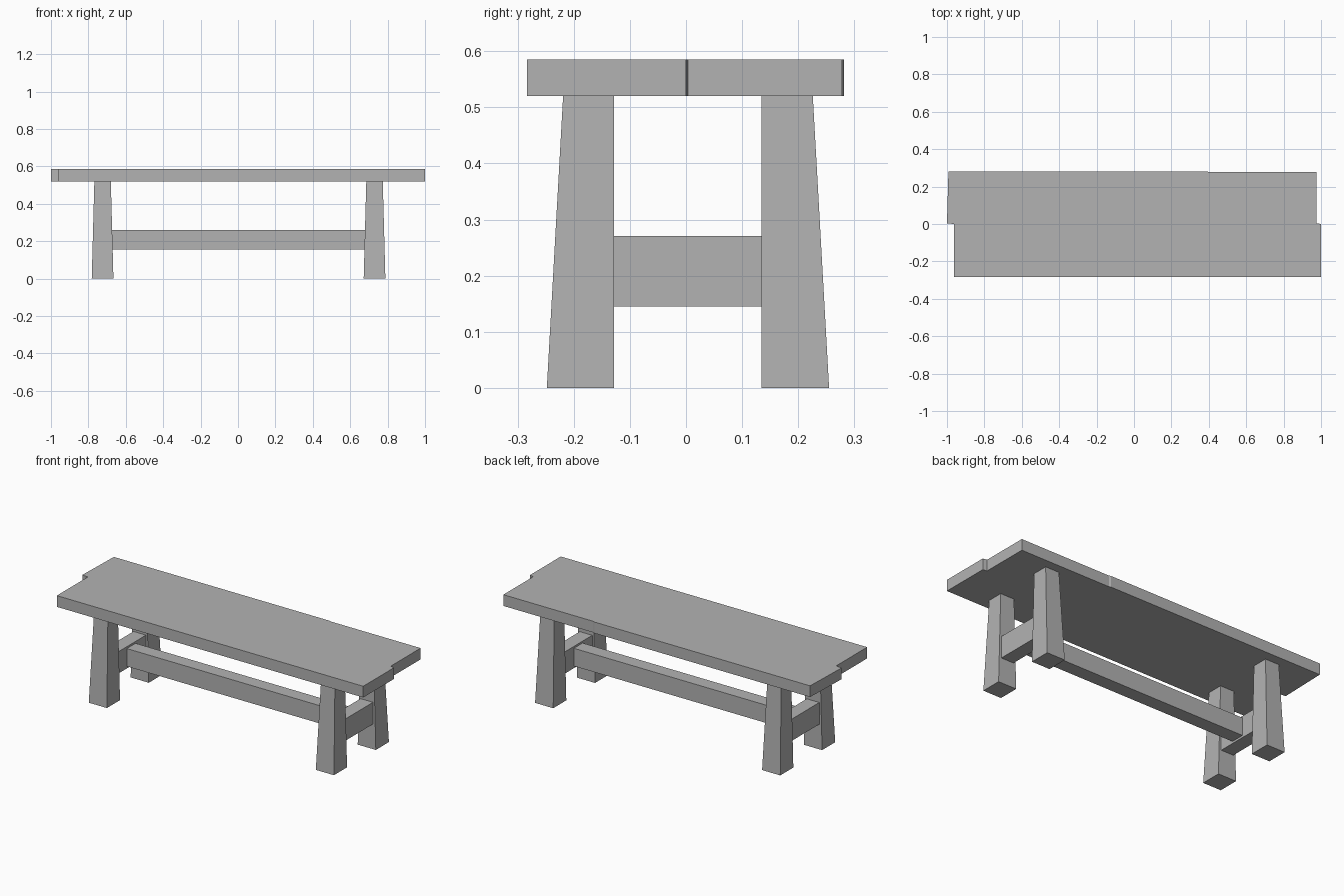
import bpy
import bmesh

if "Cube" in bpy.data.objects:
    bpy.data.objects.remove(bpy.data.objects["Cube"], do_unlink=True)

grey = bpy.data.materials.new("plain grey")
grey.use_nodes = True
grey.diffuse_color = (0.45, 0.45, 0.45, 1)
grey.node_tree.nodes["Principled BSDF"].inputs["Base Color"].default_value = grey.diffuse_color


def loft(name, bottom, top, z0, z1):
    """Solid between two matching outlines at heights z0 and z1."""
    bm = bmesh.new()
    low = [bm.verts.new((x, y, z0)) for x, y in bottom]
    high = [bm.verts.new((x, y, z1)) for x, y in top]
    bm.faces.new(low[::-1])
    bm.faces.new(high)
    n = len(low)
    for i in range(n):
        j = (i + 1) % n
        bm.faces.new((low[i], low[j], high[j], high[i]))
    bmesh.ops.recalc_face_normals(bm, faces=bm.faces)
    mesh = bpy.data.meshes.new(name)
    bm.to_mesh(mesh)
    bm.free()
    mesh.materials.append(grey)
    obj = bpy.data.objects.new(name, mesh)
    bpy.context.collection.objects.link(obj)
    return obj


def rect(x0, x1, y0, y1):
    return [(x0, y0), (x1, y0), (x1, y1), (x0, y1)]


# Bench top: two offset planks in one slab, with slightly uneven ends
outline = [(-0.962, -0.283), (1, -0.283), (1, 0), (0.975, 0.004),
           (0.975, 0.278), (0.4, 0.278), (0.39, 0.282),
           (-0.992, 0.282), (-1, 0.004), (-0.962, 0)]
loft("bench_top", outline, outline, 0.52, 0.585)

# Tapered legs with upright inner faces, and a rail joining each pair
FOOT, HEAD = 0.058, 0.044
for side, cx in (("right", -0.724), ("left", 0.73)):
    for end, inner, d in (("front", -0.128, -1), ("back", 0.135, 1)):
        foot = rect(cx - FOOT, cx + FOOT, *sorted((inner, inner + d * 0.12)))
        head = rect(cx - HEAD, cx + HEAD, *sorted((inner, inner + d * 0.091)))
        loft(f"{end}_{side}_leg", foot, head, 0, 0.52)
    rail = rect(cx - 0.04, cx + 0.04, -0.135, 0.14)
    loft(f"{side}_end_rail", rail, rail, 0.145, 0.271)

# Long stretcher between the end rails
beam = rect(-0.69, 0.695, -0.04, 0.04)
loft("long_stretcher", beam, beam, 0.157, 0.26)
